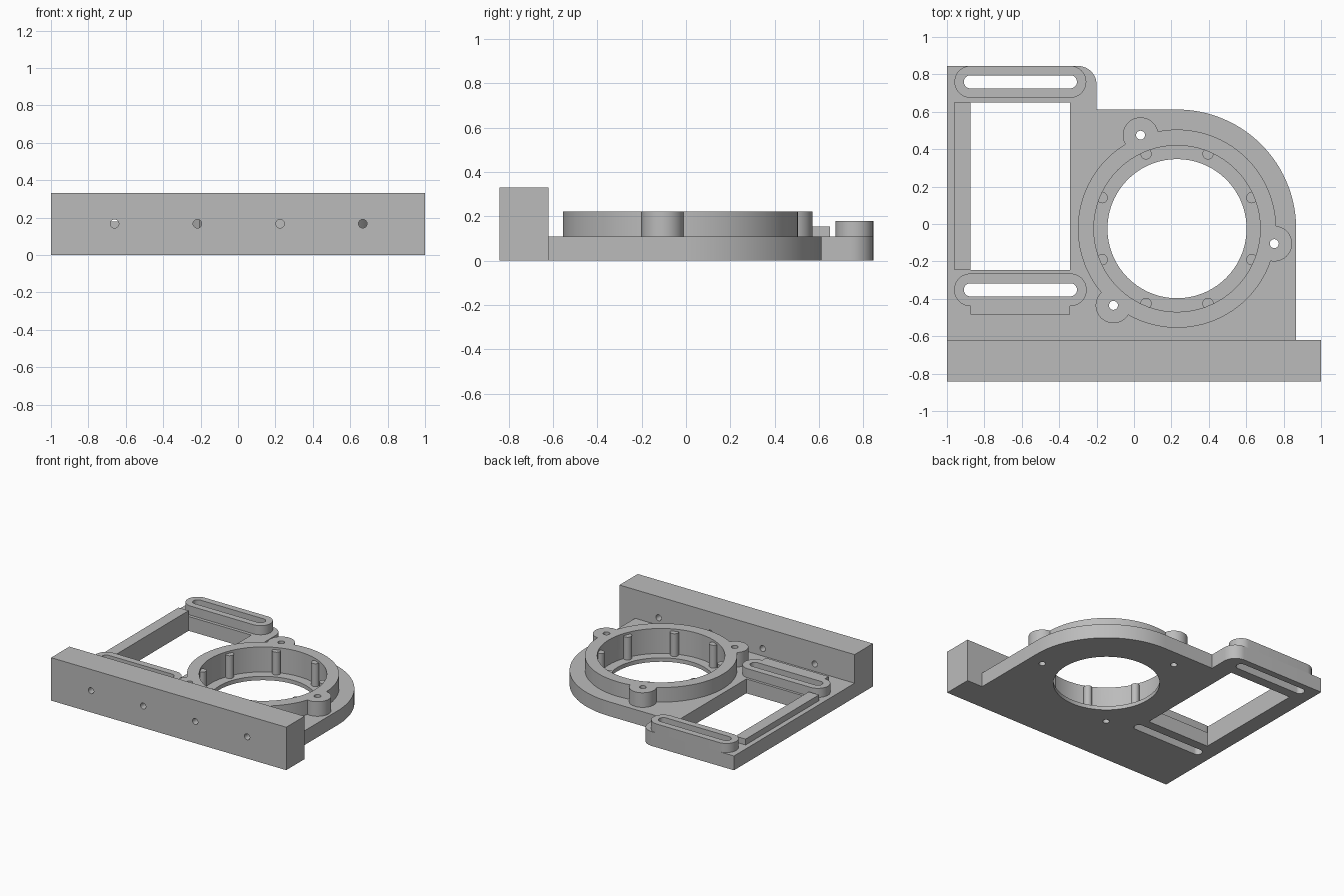
import bpy, bmesh, math
from math import cos, sin, pi

old = bpy.data.objects.get("Cube")
if old:
    bpy.data.objects.remove(old, do_unlink=True)

grey = bpy.data.materials.new("plain grey")
grey.use_nodes = True
colour = (0.5, 0.5, 0.5, 1)
grey.diffuse_color = colour
grey.node_tree.nodes["Principled BSDF"].inputs["Base Color"].default_value = colour

CX, CY = 0.23, -0.025          # ring centre
PLATE, RING, SLOT, WALL = 0.11, 0.222, 0.18, 0.33
LUGS = [(0.035, 0.475), (0.75, -0.105), (-0.11, -0.435)]
SLOT_Y = (0.76, -0.352)


def arc(x, y, r, start, end, n=24):
    steps = [math.radians(start + (end - start) * i / n) for i in range(n + 1)]
    return [(x + r * cos(a), y + r * sin(a)) for a in steps]


def circle(x, y, r, n=72):
    return arc(x, y, r, 0, 360 - 360 / n, n - 1)


def stadium(y, r):
    return arc(-0.34 - 0.0, y, r, -90, 90) + arc(-0.875, y, r, 90, 270)


def rect(x0, y0, x1, y1):
    return [(x0, y0), (x1, y0), (x1, y1), (x0, y1)]


def extrude(name, outline, z0, z1):
    """Solid prism over a closed outline."""
    bm = bmesh.new()
    face = bm.faces.new([bm.verts.new((x, y, z0)) for x, y in outline])
    top = bmesh.ops.extrude_face_region(bm, geom=[face])["geom"]
    bmesh.ops.translate(bm, vec=(0, 0, z1 - z0),
                        verts=[v for v in top if isinstance(v, bmesh.types.BMVert)])
    bmesh.ops.recalc_face_normals(bm, faces=bm.faces)
    mesh = bpy.data.meshes.new(name)
    bm.to_mesh(mesh)
    bm.free()
    mesh.materials.append(grey)
    obj = bpy.data.objects.new(name, mesh)
    bpy.context.collection.objects.link(obj)
    return obj


def combine(target, tool, operation="DIFFERENCE"):
    """Apply a boolean and discard the tool solid."""
    mod = target.modifiers.new("boolean", "BOOLEAN")
    mod.operation, mod.solver, mod.object = operation, "EXACT", tool
    bpy.ops.object.select_all(action="DESELECT")
    bpy.context.view_layer.objects.active = target
    target.select_set(True)
    bpy.ops.object.modifier_apply(modifier=mod.name)
    bpy.data.objects.remove(tool, do_unlink=True)


def cut(target, outline, z0=-0.1, z1=0.5):
    combine(target, extrude("cutter", outline, z0, z1))


# Base plate: rounded tab at the back left, big round corner about the ring
outline = [(-1, -0.62), (0.867, -0.62)]
outline += arc(CX, CY, 0.637, 0, 90, 40)
outline += [(-0.2, 0.612)] + arc(-0.3, 0.745, 0.1, 0, 90, 12) + [(-1, 0.845)]
plate = extrude("base_plate", outline, 0, PLATE)
cut(plate, rect(-0.875, -0.245, -0.342, 0.65))
cut(plate, circle(CX, CY, 0.445), 0.03)
cut(plate, circle(CX, CY, 0.372))
for x, y in LUGS:
    cut(plate, circle(x, y, 0.024, 24))
for y in SLOT_Y:
    cut(plate, stadium(y, 0.035))

# Raised ring with three screw lugs
ring = extrude("mounting_ring", circle(CX, CY, 0.53, 96), PLATE, RING)
for x, y in LUGS:
    combine(ring, extrude("lug", circle(x, y, 0.095, 48), PLATE, RING), "UNION")
cut(ring, circle(CX, CY, 0.445))
for x, y in LUGS:
    cut(ring, circle(x, y, 0.024, 24))

# Locating pegs around the inside of the ring
pegs = []
for i in range(8):
    a = math.radians(22.5 + 45 * i)
    peg = circle(CX + 0.433 * cos(a), CY + 0.433 * sin(a), 0.03, 24)
    pegs.append(extrude(f"locating_peg_{i + 1}", peg, 0.03, 0.205))

# Slotted adjustment pads
back_pad = extrude("back_slot_pad", stadium(SLOT_Y[0], 0.085), PLATE, SLOT)
front_pad = extrude("front_slot_pad", stadium(SLOT_Y[1], 0.087), PLATE, SLOT)
combine(front_pad, extrude("pad_foot", rect(-0.875, -0.485, -0.342, -0.36), PLATE, SLOT),
        "UNION")
for pad, y in zip((back_pad, front_pad), SLOT_Y):
    cut(pad, stadium(y, 0.035))

# Rail beside the window
rail = extrude("window_rail", rect(-0.962, -0.242, -0.875, 0.65), PLATE, 0.155)

# Front wall with four cross holes
wall = extrude("front_wall", rect(-1, -0.842, 1, -0.62), 0, WALL)
for x in (-0.66, -0.217, 0.225, 0.667):
    drill = extrude("drill", circle(0, 0, 0.023, 24), -0.3, 0.3)
    drill.rotation_euler.x = pi / 2
    drill.location = (x, -0.73, 0.167)
    combine(wall, drill)

# Smooth curved walls, keep edges crisp
bpy.ops.object.select_all(action="DESELECT")
for obj in [plate, ring, back_pad, front_pad, rail, wall] + pegs:
    obj.select_set(True)
bpy.context.view_layer.objects.active = plate
bpy.ops.object.shade_smooth_by_angle(angle=math.radians(30))
